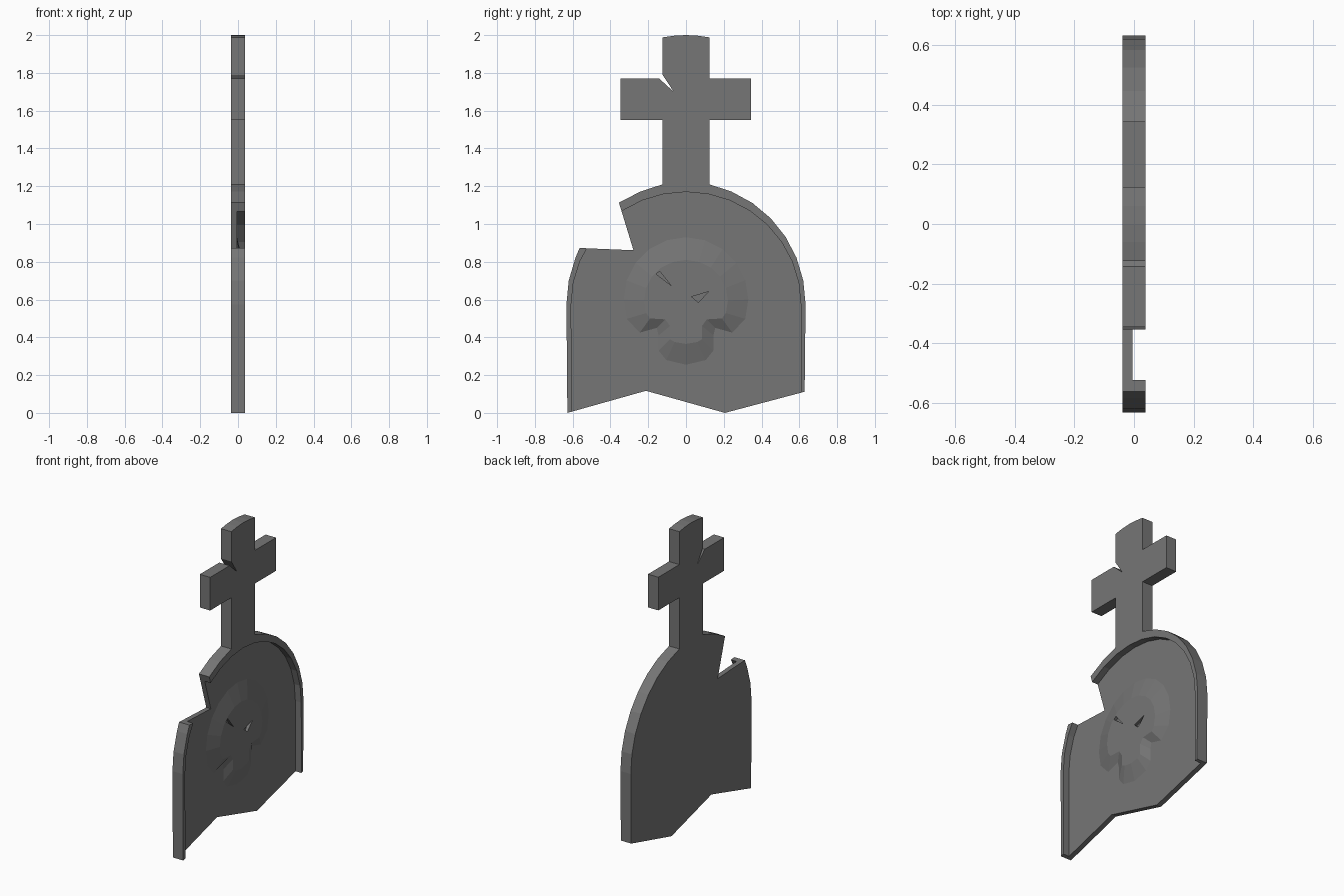
import bpy, bmesh
from math import sin, cos, radians

if "Cube" in bpy.data.objects:
    bpy.data.objects.remove(bpy.data.objects["Cube"])

BACK, PANEL, FRONT, SKULL = -0.038, -0.005, 0.038, 0.023

stone_grey = bpy.data.materials.new("dark_stone")
stone_grey.diffuse_color = (0.18, 0.18, 0.18, 1)
stone_grey.use_nodes = True
stone_grey.node_tree.nodes["Principled BSDF"].inputs["Base Color"].default_value = stone_grey.diffuse_color


def loft(name, rings):
    """Solid through matching (x, [(y, z), ...]) rings, capped at both ends."""
    bm = bmesh.new()
    loops = [[bm.verts.new((x, y, z)) for y, z in pts] for x, pts in rings]
    for a, b in zip(loops, loops[1:]):
        for i in range(len(a)):
            j = (i + 1) % len(a)
            bm.faces.new((a[i], a[j], b[j], b[i]))
    bm.faces.new(loops[0][::-1])
    bm.faces.new(loops[-1])
    bmesh.ops.recalc_face_normals(bm, faces=bm.faces)
    mesh = bpy.data.meshes.new(name)
    bm.to_mesh(mesh)
    bm.free()
    mesh.materials.append(stone_grey)
    ob = bpy.data.objects.new(name, mesh)
    bpy.context.collection.objects.link(ob)
    return ob


def prism(name, pts, x0, x1):
    return loft(name, [(x0, pts), (x1, pts)])


def arc(cz, ry, rz, a0, a1, n):
    return [(ry * cos(radians(a0 + (a1 - a0) * i / n)),
             cz + rz * sin(radians(a0 + (a1 - a0) * i / n))) for i in range(n + 1)]


def cut(target, cutter):
    cutter.hide_render = True
    mod = target.modifiers.new("cut", "BOOLEAN")
    mod.operation, mod.solver, mod.object = "DIFFERENCE", "EXACT", cutter
    bpy.context.view_layer.objects.active = target
    bpy.ops.object.modifier_apply(modifier=mod.name)
    bpy.data.objects.remove(cutter)


# Headstone silhouette: broken base, arch, cross with a chip, broken shoulder
right_arch = arc(0.575, 0.633, 0.645, 0, 78.75, 7)[:-1]
cross = [(0.124, 1.21), (0.124, 1.55), (0.344, 1.55), (0.344, 1.77), (0.124, 1.77),
         (0.124, 1.988), (0.06, 1.997), (0, 2.0), (-0.06, 1.997), (-0.124, 1.988),
         (-0.124, 1.79), (-0.065, 1.70), (-0.142, 1.77), (-0.346, 1.77),
         (-0.346, 1.55), (-0.124, 1.55), (-0.124, 1.21)]
broken = [(-0.243, 1.171), (-0.355, 1.113), (-0.278, 0.861), (-0.563, 0.873),
          (-0.585, 0.822), (-0.621, 0.70), (-0.633, 0.575)]
base = [(-0.628, 0.0), (-0.212, 0.117), (0.206, 0.0), (0.628, 0.112)]
stone = prism("headstone", base + right_arch + cross + broken, BACK, FRONT)

# Sunken panel, leaving a thin rim around the arch
panel = [(-0.605, -0.2), (0.612, -0.2)] + arc(0.575, 0.608, 0.595, 0, 180, 16)
cut(stone, prism("panel_cutter", panel, PANEL, 0.2))

# Faceted skull relief with sloped sides
low = [(0.245, 0.425), (0.155, 0.45), (0.145, 0.41), (0.145, 0.33), (0.105, 0.28)]
high = [(0.19, 0.50), (0.11, 0.495), (0.085, 0.46), (0.085, 0.39), (0.06, 0.375)]


def skull_ring(dome, half, chin):
    return dome + [(-y, z) for y, z in half] + [(0, chin)] + half[::-1]


outer = skull_ring(arc(0.60, 0.33, 0.33, -18, 198, 12), low, 0.255)
inner = skull_ring(arc(0.595, 0.222, 0.215, -18, 198, 12), high, 0.365)
skull = loft("skull_relief", [(PANEL - 0.005, outer), (PANEL, outer), (SKULL, inner)])

# Narrow slanted eye sockets
for pts in ([(-0.158, 0.735), (-0.14, 0.75), (-0.08, 0.675)],
            [(0.03, 0.615), (0.12, 0.642), (0.065, 0.585)]):
    cut(skull, prism("eye_cutter", pts, 0.004, 0.2))
